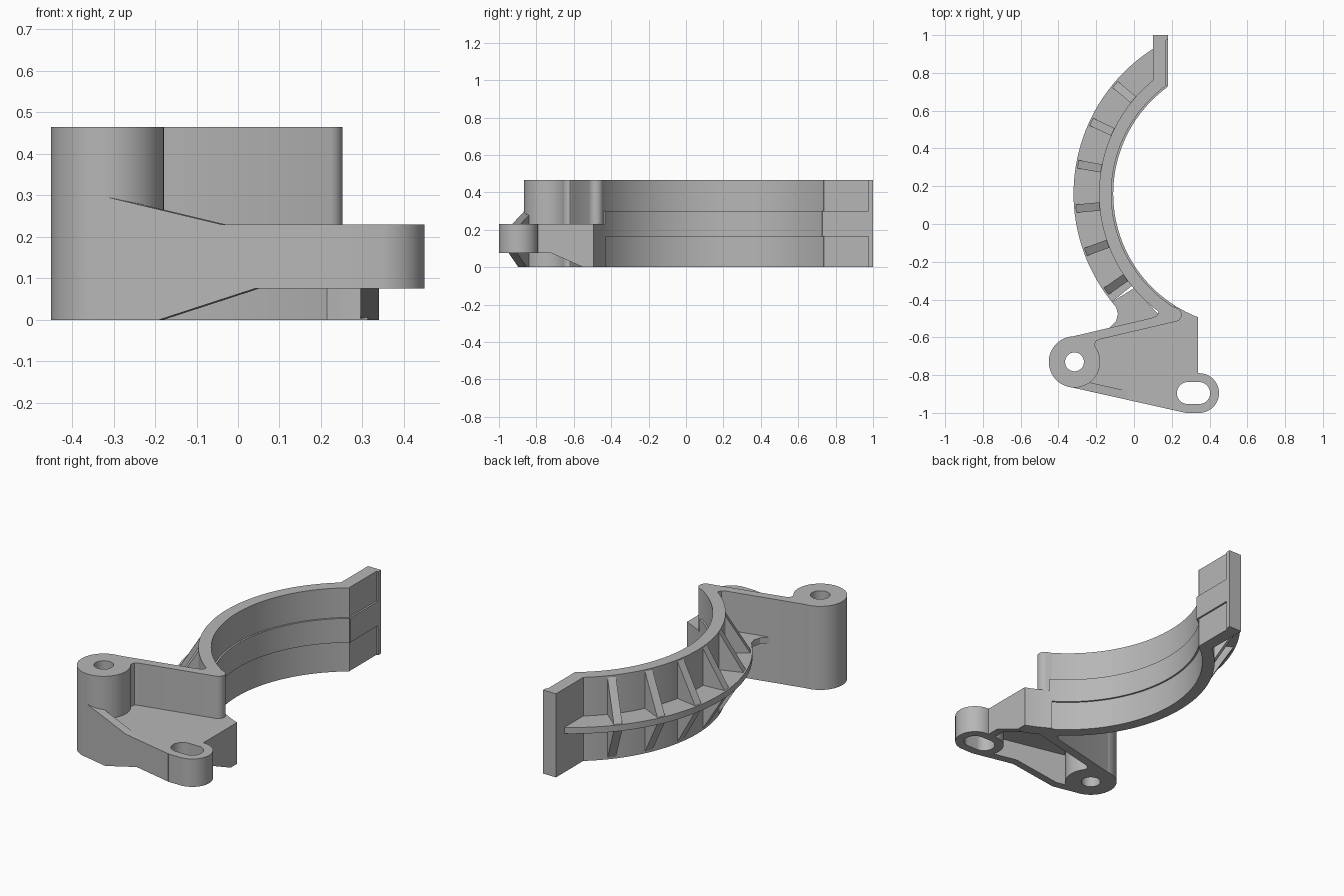
import bpy, bmesh
from math import sin, cos, radians
from mathutils import Matrix, Vector

if "Cube" in bpy.data.objects:
    bpy.data.objects.remove(bpy.data.objects["Cube"])

grey = bpy.data.materials.new("plain grey")
grey.use_nodes = True
colour = (0.47, 0.47, 0.47, 1)
grey.diffuse_color = colour
grey.node_tree.nodes["Principled BSDF"].inputs["Base Color"].default_value = colour

CENTRE = (0.59, 0.16)   # axis of the curved band
HEIGHT = 0.465
IN, RECESS, OUT, RIM = 0.70, 0.71, 0.775, 0.91


def arc(c, r, a0, a1, n=32):
    step = (a1 - a0) / n
    return [(c[0] + r * cos(radians(a0 + step * i)),
             c[1] + r * sin(radians(a0 + step * i))) for i in range(n + 1)]


def prism(name, pts, z0, z1, matrix=None):
    """Extrude a flat outline from z0 to z1, then place it with a matrix."""
    bm = bmesh.new()
    face = bm.faces.new([bm.verts.new((x, y, z0)) for x, y in pts])
    new = bmesh.ops.extrude_face_region(bm, geom=[face])["geom"]
    moved = [v for v in new if isinstance(v, bmesh.types.BMVert)]
    bmesh.ops.translate(bm, verts=moved, vec=(0, 0, z1 - z0))
    if matrix:
        bm.transform(matrix)
    bmesh.ops.recalc_face_normals(bm, faces=bm.faces)
    mesh = bpy.data.meshes.new(name)
    bm.to_mesh(mesh)
    bm.free()
    mesh.materials.append(grey)
    obj = bpy.data.objects.new(name, mesh)
    bpy.context.collection.objects.link(obj)
    return obj


def ring(name, r0, r1, a0, a1, z0, z1):
    return prism(name, arc(CENTRE, r0, a0, a1, 64) + arc(CENTRE, r1, a1, a0, 64), z0, z1)


def upright(u, origin):
    """Matrix that stands an outline up: local x along u, local y along z."""
    u, up = Vector((u[0], u[1], 0)), Vector((0, 0, 1))
    m = Matrix((u, up, u.cross(up))).transposed().to_4x4()
    m.translation = (origin[0], origin[1], 0)
    return m


def stadium(c0, c1, r):
    return arc(c0, r, 270, 90) + arc(c1, r, 90, -90)


# Curved band with a raised middle strip
ring("band_lower", RECESS, OUT, 126, 249, 0, 0.23)
ring("band_upper", RECESS, OUT, 126, 238, 0.23, HEIGHT)
ring("band_raised_strip", IN, 0.74, 126, 238, 0.165, 0.3)
ring("band_end", IN, OUT, 237, 249, 0, 0.23)

# Outer flange and its curved run into the wall
ring("flange", 0.77, RIM, 122.5, 219, 0.215, 0.25)
prism("flange_corner", [(-0.118, -0.413), (-0.095, -0.44), (-0.085, -0.475), (-0.095, -0.515),
                        (-0.14, -0.56), (0.15, -0.5), (0.0, -0.34)], 0.215, 0.25)

# Tapered ribs above and below the flange
rib = [(0.76, 0.01), (OUT, 0.01), (0.9, 0.215), (0.9, 0.25), (OUT, 0.455), (0.76, 0.455)]
for i in range(6):
    a = radians(140 + 15 * i)
    prism("rib", rib, -0.022, 0.022, upright((cos(a), sin(a)), CENTRE))

# Flat end plate with raised lip and strip
prism("end_plate", [(0.1, 1), (0.1, 0.76), (0.17, 0.733), (0.17, 1)], 0, HEIGHT)
prism("end_lip", [(0.16, 0.975), (0.18, 0.975), (0.18, 1), (0.16, 1)], 0, HEIGHT)
prism("end_strip", [(0.15, 0.75), (0.18, 0.73), (0.18, 1), (0.15, 1)], 0.165, 0.3)

# Tall wall from boss to band, with rounded tip
prism("wall", [(-0.345, -0.6), (0.095, -0.497), (0.122, -0.485), (0.13, -0.465), (0.12, -0.44),
               (0.19, -0.43)] + arc((0.215, -0.48), 0.037, 60, -75, 12) + [(-0.19, -0.613)],
      0, HEIGHT)
prism("boss_neck", [(-0.28, -0.59), (-0.18, -0.6), (-0.182, -0.611), (-0.202, -0.62),
                    (-0.208, -0.64), (-0.2, -0.665), (-0.24, -0.68)], 0, HEIGHT)

# Mounting boss, slotted lug and web plate
boss_c, slot = (-0.315, -0.73), ((0.285, -0.895), (0.345, -0.895))
boss = prism("boss", arc(boss_c, 0.136, 0, 360, 64)[:-1], 0, HEIGHT)
lug = prism("lug", stadium(*slot, 0.105), 0.075, 0.23)
web = prism("web_plate", [(-0.343, -0.862), (0.265, -0.998), (0.34, -0.96), (0.34, -0.495),
                          (0.28, -0.5), (0.2, -0.5), (-0.19, -0.6)], 0.18, 0.23)

# Skirt walls below the web
prism("front_wall", [(-0.343, 0), (-0.19, 0), (0.04, 0.075), (0.27, 0.075), (0.27, 0.23),
                     (-0.04, 0.23), (-0.32, 0.297), (-0.343, 0.297)],
      -0.045, 0, upright((1, -0.2237), (0, -0.9387)))
prism("side_wall", [(-0.81, 0.075), (-0.72, 0.075), (-0.55, 0), (-0.495, 0),
                    (-0.495, 0.23), (-0.81, 0.23)], 0, 0.045, upright((0, 1), (0.295, 0)))

# Round hole and slot
for name, outline, targets in (
        ("hole_cutter", arc(boss_c, 0.05, 0, 360, 48)[:-1], (boss, web)),
        ("slot_cutter", stadium(*slot, 0.058), (lug, web))):
    cutter = prism(name, outline, -0.1, 0.6)
    cutter.hide_render = True
    for obj in targets:
        mod = obj.modifiers.new("cut", "BOOLEAN")
        mod.operation, mod.solver, mod.object = "DIFFERENCE", "EXACT", cutter
        bpy.context.view_layer.objects.active = obj
        bpy.ops.object.modifier_apply(modifier=mod.name)
    bpy.data.objects.remove(cutter)

# Smooth the curved faces, keep edges sharp
for obj in bpy.context.collection.objects:
    obj.select_set(obj.type == "MESH")
bpy.ops.object.shade_smooth_by_angle(angle=radians(25))
